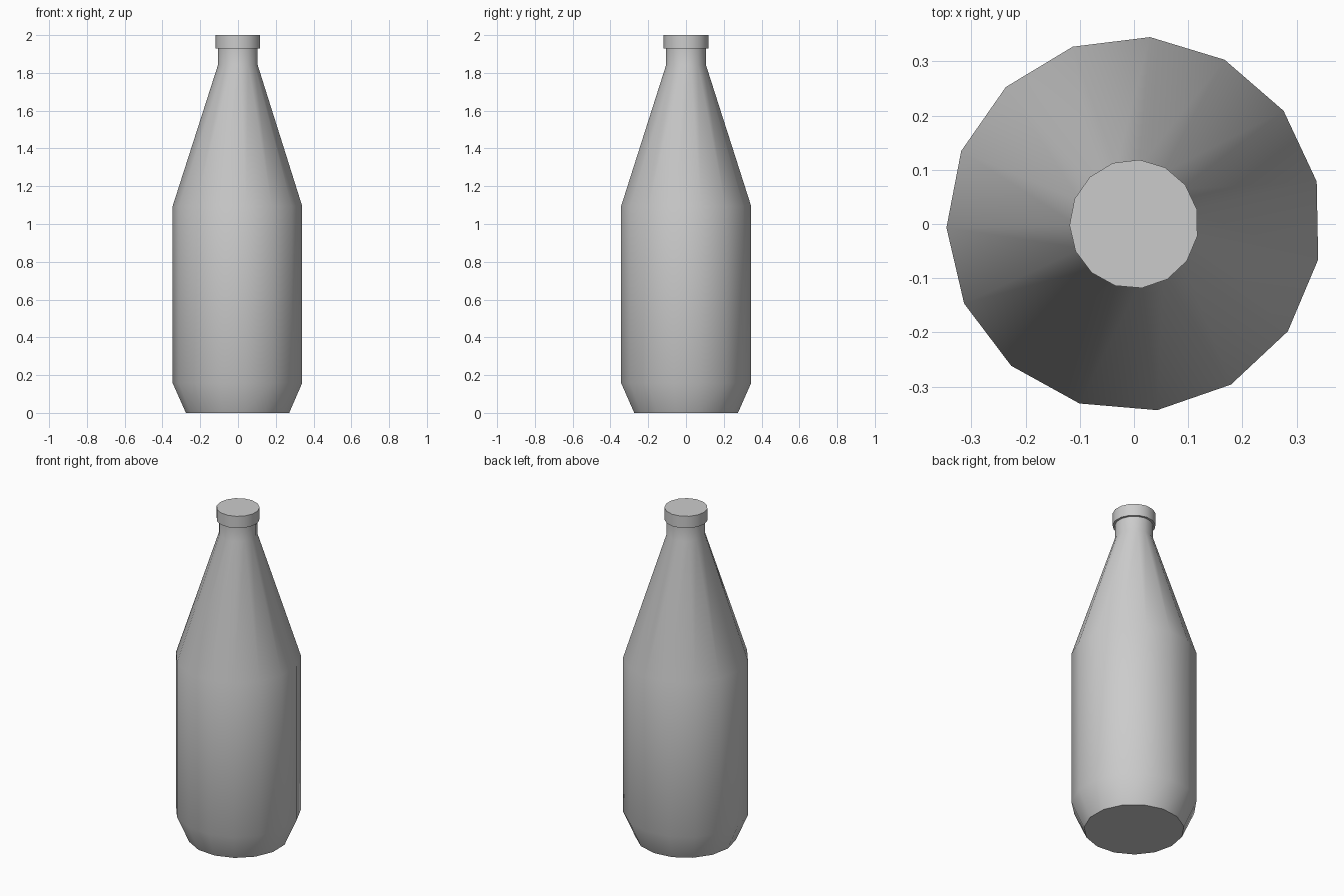
import bpy, bmesh, math

if "Cube" in bpy.data.objects:
    bpy.data.objects.remove(bpy.data.objects["Cube"])

SIDES = 15
TURN = math.radians(13.1)


def lathe(name, profile):
    """Closed, flat-ended turned solid from (radius, height) points."""
    bm = bmesh.new()
    rings = []
    for r, z in profile:
        rings.append([bm.verts.new((r * math.cos(TURN + math.tau * i / SIDES),
                                    r * math.sin(TURN + math.tau * i / SIDES), z))
                      for i in range(SIDES)])
    for low, high in zip(rings, rings[1:]):
        for i in range(SIDES):
            j = (i + 1) % SIDES
            bm.faces.new((low[i], low[j], high[j], high[i]))
    bm.faces.new(rings[0][::-1])
    bm.faces.new(rings[-1])
    mesh = bpy.data.meshes.new(name)
    bm.to_mesh(mesh)
    bm.free()
    obj = bpy.data.objects.new(name, mesh)
    bpy.context.collection.objects.link(obj)
    bpy.ops.object.select_all(action='DESELECT')
    obj.select_set(True)
    bpy.context.view_layer.objects.active = obj
    bpy.ops.object.shade_smooth_by_angle(angle=math.radians(30))
    return obj


# Bottle: chamfered foot, straight body, long tapered shoulder, short neck
lathe("bottle", [(0.276, 0), (0.346, 0.158), (0.346, 1.095),
                 (0.106, 1.842), (0.106, 1.93)])

# Cap: slightly wider disc closing the neck
lathe("cap", [(0.119, 1.928), (0.119, 2.0)])
